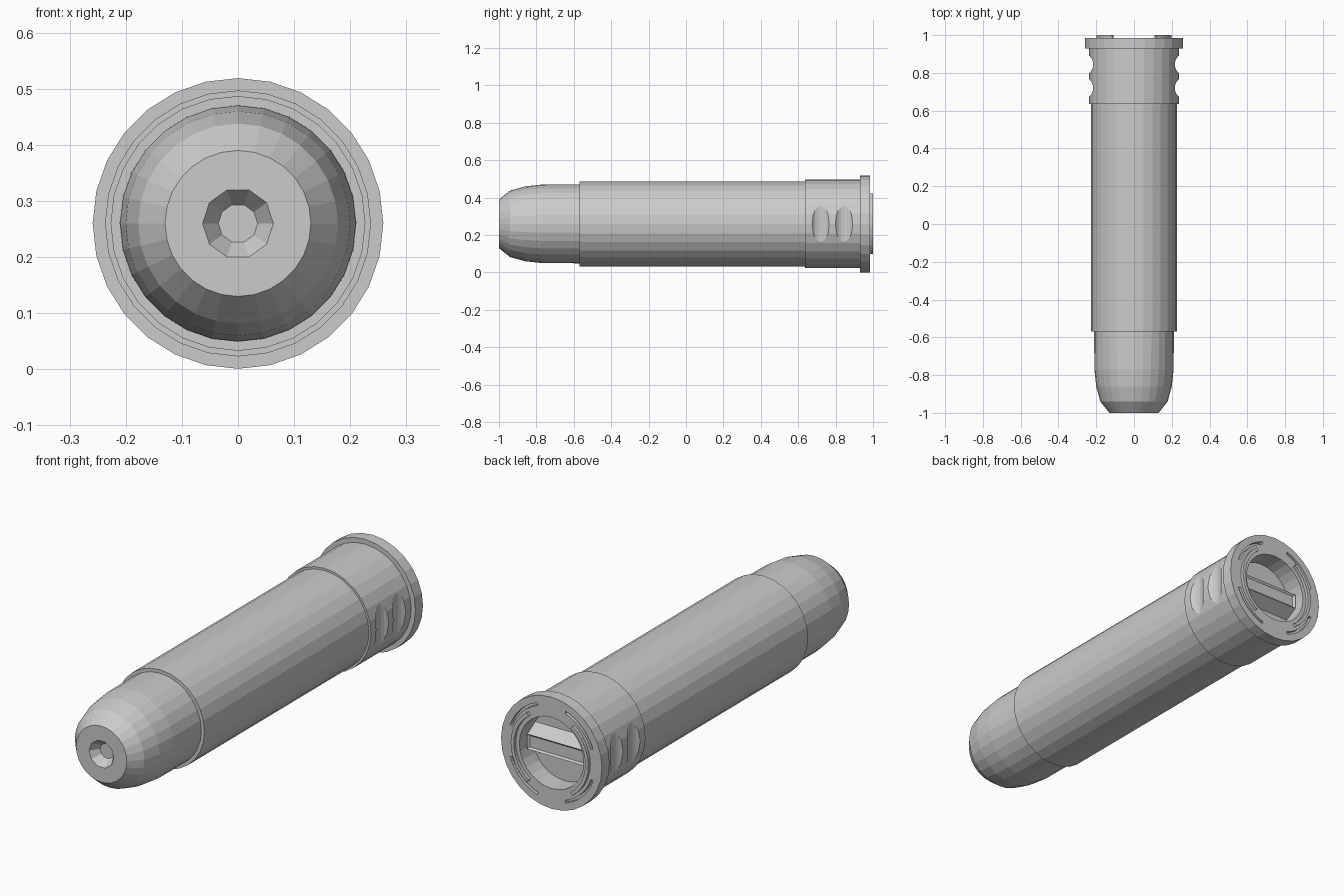
import bpy, bmesh
from math import sin, cos, radians, tau
from mathutils import Matrix, Vector

if "Cube" in bpy.data.objects:
    bpy.data.objects.remove(bpy.data.objects["Cube"])

AXIS = 0.26   # height of the centre line
SIDES = 28

grey = bpy.data.materials.new("plain_grey")
grey.use_nodes = True
grey.diffuse_color = (0.6, 0.6, 0.6, 1)
grey.node_tree.nodes["Principled BSDF"].inputs["Base Color"].default_value = (0.6, 0.6, 0.6, 1)


def finish(name, bm):
    bmesh.ops.recalc_face_normals(bm, faces=bm.faces)
    mesh = bpy.data.meshes.new(name)
    bm.to_mesh(mesh)
    bm.free()
    mesh.materials.append(grey)
    obj = bpy.data.objects.new(name, mesh)
    bpy.context.collection.objects.link(obj)
    return obj


def lathe(name, profile, sides):
    """Closed solid turned about the y axis from (y, radius) pairs."""
    bm = bmesh.new()
    rings = [[bm.verts.new((r * cos(tau * i / sides), y, AXIS + r * sin(tau * i / sides)))
              for i in range(sides)] for y, r in profile]
    for a, b in zip(rings, rings[1:]):
        for i in range(sides):
            j = (i + 1) % sides
            bm.faces.new((a[i], a[j], b[j], b[i]))
    bm.faces.new(rings[0])
    bm.faces.new(rings[-1])
    return finish(name, bm)


def arc(name, inner, outer, start, end, y0, y1, steps=10):
    """Curved bar around the y axis, angles in degrees from +x."""
    bm = bmesh.new()
    rows = []
    for i in range(steps + 1):
        t = radians(start + (end - start) * i / steps)
        rows.append([bm.verts.new((r * cos(t), y, AXIS + r * sin(t)))
                     for r, y in ((inner, y0), (outer, y0), (outer, y1), (inner, y1))])
    for a, b in zip(rows, rows[1:]):
        for k in range(4):
            bm.faces.new((a[k], a[(k + 1) % 4], b[(k + 1) % 4], b[k]))
    bm.faces.new(rows[0])
    bm.faces.new(rows[-1])
    return finish(name, bm)


def cut(target, cutter):
    cutter.hide_render = True
    mod = target.modifiers.new("cut", "BOOLEAN")
    mod.operation, mod.solver, mod.object = "DIFFERENCE", "EXACT", cutter
    bpy.context.view_layer.objects.active = target
    bpy.ops.object.modifier_apply(modifier=mod.name)
    bpy.data.objects.remove(cutter)


# Rounded nose, tube, collar, flange and rear recess in one turned solid
casing = lathe("casing", [
    (-1, 0.13), (-0.94, 0.178), (-0.86, 0.2), (-0.77, 0.21), (-0.57, 0.211),
    (-0.57, 0.227), (0.635, 0.227), (0.635, 0.237), (0.93, 0.237),
    (0.93, 0.259), (0.985, 0.259), (0.985, 0.165), (0.89, 0.165)], SIDES)

# Tapered hole in the nose
cut(casing, lathe("nose_hole_cutter", [(-1.02, 0.077), (-0.96, 0.035)], 10))

# Two scalloped grips on each side of the collar
for side in (-1, 1):
    for y in (0.72, 0.845):
        bm = bmesh.new()
        bmesh.ops.create_cone(bm, cap_ends=True, segments=24, radius1=0.061, radius2=0.061,
                              depth=0.4, matrix=Matrix.Translation(Vector((side * 0.277, y, AXIS))))
        cut(casing, finish("grip_cutter", bm))

# Thin arc slots in the rear face
for quarter in range(4):
    middle = 45 + 90 * quarter
    cut(casing, arc("slot_cutter", 0.213, 0.225, middle - 26, middle + 26, 0.965, 1.0))

# Raised half rings on the rear face
for name, middle in (("left_rear_ring", 0), ("right_rear_ring", 180)):
    arc(name, 0.183, 0.199, middle - 54, middle + 54, 0.98, 1.0, 12)

# Tapered bar across the recess
bm = bmesh.new()
section = ((0.88, -0.075), (0.88, 0.075), (0.95, 0.035), (0.95, -0.035))
ends = [[bm.verts.new((x, y, AXIS + z)) for y, z in section] for x in (-0.15, 0.15)]
for k in range(4):
    bm.faces.new((ends[0][k], ends[0][(k + 1) % 4], ends[1][(k + 1) % 4], ends[1][k]))
for end in ends:
    bm.faces.new(end)
bm.normal_update()
top = max(bm.faces, key=lambda f: f.calc_center_median().y)
bmesh.ops.recalc_face_normals(bm, faces=bm.faces)
bmesh.ops.inset_region(bm, faces=[top], thickness=0.012, depth=-0.008)
finish("recess_bar", bm)
